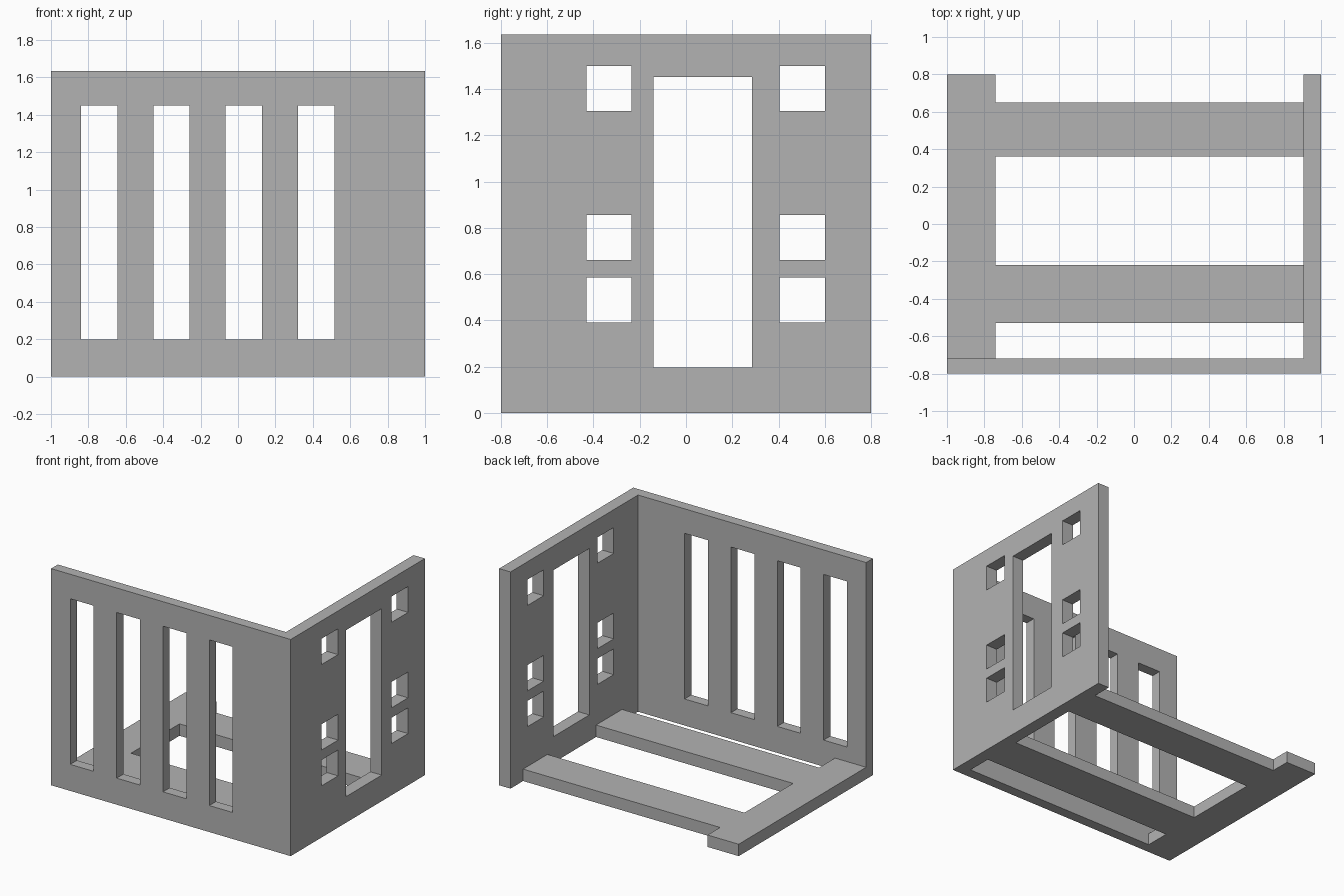
import bpy, bmesh
from mathutils import Vector

cube = bpy.data.objects.get("Cube")
if cube:
    bpy.data.objects.remove(cube, do_unlink=True)

grey = bpy.data.materials.new("light_grey")
grey.use_nodes = True
grey.diffuse_color = (0.45, 0.45, 0.45, 1)
grey.node_tree.nodes["Principled BSDF"].inputs["Base Color"].default_value = grey.diffuse_color

X0, X1 = -1.0, 1.0
Y0, Y1 = -0.8, 0.8
HEIGHT, FLOOR = 1.635, 0.09
FRONT_IN, SIDE_IN = -0.72, 0.905    # inner faces of the two walls


def boxes(name, spans):
    """One mesh object made of boxes, each given as x, y and z ranges."""
    bm = bmesh.new()
    for span in spans:
        lo, hi = Vector([s[0] for s in span]), Vector([s[1] for s in span])
        for v in bmesh.ops.create_cube(bm, size=1)["verts"]:
            v.co = (lo + hi) / 2 + v.co * (hi - lo)
    mesh = bpy.data.meshes.new(name)
    bm.to_mesh(mesh)
    bm.free()
    mesh.materials.append(grey)
    obj = bpy.data.objects.new(name, mesh)
    bpy.context.collection.objects.link(obj)
    return obj


def cut(panel, openings):
    """Cut box-shaped openings through a panel and keep the result."""
    cutter = boxes(panel.name + "_cutter", openings)
    cutter.hide_render = True
    mod = panel.modifiers.new("openings", "BOOLEAN")
    mod.operation, mod.solver, mod.object = "DIFFERENCE", "EXACT", cutter
    graph = bpy.context.evaluated_depsgraph_get()
    mesh = bpy.data.meshes.new_from_object(panel.evaluated_get(graph))
    panel.modifiers.clear()
    panel.data = mesh
    bpy.data.objects.remove(cutter, do_unlink=True)


# Front wall with four tall slots
front = boxes("front_wall", [((X0, X1), (Y0, FRONT_IN), (0, HEIGHT))])
cut(front, [((-0.84 + i * 0.387, -0.645 + i * 0.387), (-1, -0.5), (0.2, 1.45))
            for i in range(4)])

# Side wall with a tall opening and two columns of square holes
side = boxes("side_wall", [((SIDE_IN, X1), (FRONT_IN, Y1), (0, HEIGHT))])
through = (0.7, 1.2)
holes = [(through, (y, y + 0.195), (z, z + 0.195))
         for y in (-0.43, 0.405) for z in (0.39, 0.66, 1.305)]
cut(side, [(through, (-0.14, 0.285), (0.197, 1.453))] + holes)

# Floor frame: end strip and two cross beams
STRIP = -0.74
boxes("floor_end_strip", [((X0, STRIP), (FRONT_IN, Y1), (0, FLOOR))])
for name, y in (("floor_front_beam", (-0.53, -0.22)), ("floor_back_beam", (0.36, 0.65))):
    boxes(name, [((STRIP, SIDE_IN), y, (0, FLOOR))])
